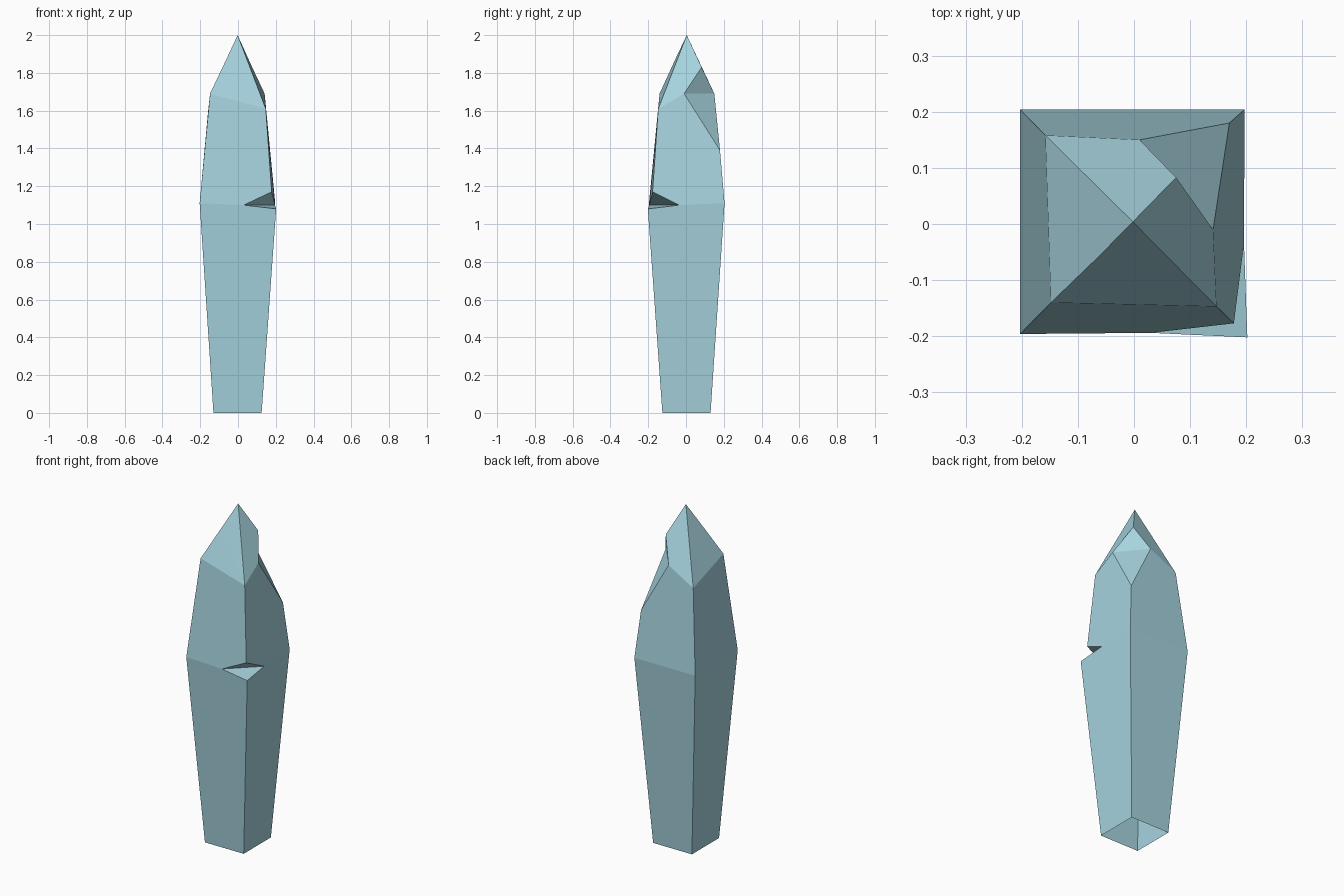
import bpy
import bmesh

if "Cube" in bpy.data.objects:
    bpy.data.objects.remove(bpy.data.objects["Cube"])

# Single pale ice-blue material
mat = bpy.data.materials.new("pale_ice_blue")
mat.diffuse_color = (0.38, 0.65, 0.73, 1.0)
mat.use_nodes = True
mat.node_tree.nodes["Principled BSDF"].inputs["Base Color"].default_value = mat.diffuse_color

bm = bmesh.new()


def point(x, y, z):
    return bm.verts.new((x, y, z))


def square(lo_x, hi_x, lo_y, hi_y, z):
    """Corner ring: front left, front right, back right, back left."""
    return [point(x, y, z) for x, y in
            ((lo_x, lo_y), (hi_x, lo_y), (hi_x, hi_y), (lo_x, hi_y))]


# Tapered square column: narrow open base, wide waist
base = square(-0.13, 0.125, -0.125, 0.13, 0)
waist = square(-0.203, 0.197, -0.196, 0.204, 1.11)
waist[1].co = (0.202, -0.202, 1.08)

# Shoulders and tip
tip = point(-0.002, 0.004, 2.0)
front_left = point(-0.148, -0.14, 1.69)
front_right = point(0.147, -0.147, 1.61)
back_left = point(-0.158, 0.158, 1.60)
ridge = point(-0.065, -0.06, 1.865)

# Chip broken from the back right shoulder
chip_top = point(0.075, 0.083, 1.83)
chip_right = point(0.141, -0.01, 1.69)
chip_back = point(0.01, 0.15, 1.69)
chip_low = point(0.17, 0.18, 1.39)

# Notch in the front right edge at the waist
notch_front = point(0.03, -0.194, 1.10)
notch_right = point(0.196, -0.035, 1.10)
notch_top = point(0.178, -0.177, 1.17)

faces = [
    # lower walls
    [base[0], base[1], waist[1], notch_front, waist[0]],
    [base[1], base[2], waist[2], notch_right, waist[1]],
    [base[2], base[3], waist[3], waist[2]],
    [base[3], base[0], waist[0], waist[3]],
    # upper walls
    [waist[0], notch_front, notch_top, front_right, front_left],
    [notch_top, notch_right, waist[2], chip_low, chip_right, front_right],
    [waist[2], waist[3], back_left, chip_back, chip_low],
    [waist[3], waist[0], front_left, back_left],
    # point
    [ridge, front_right, tip],
    [front_left, front_right, ridge],
    [front_right, chip_right, chip_top, tip],
    [chip_back, back_left, tip, chip_top],
    [back_left, front_left, ridge, tip],
    # chip and notch facets
    [chip_top, chip_right, chip_back],
    [chip_right, chip_low, chip_back],
    [notch_front, notch_right, notch_top],
    [notch_front, waist[1], notch_right],
]
for f in faces:
    bm.faces.new(f)

mesh = bpy.data.meshes.new("crystal_shard")
bm.to_mesh(mesh)
bm.free()
mesh.materials.append(mat)
shard = bpy.data.objects.new("crystal_shard", mesh)
bpy.context.collection.objects.link(shard)
